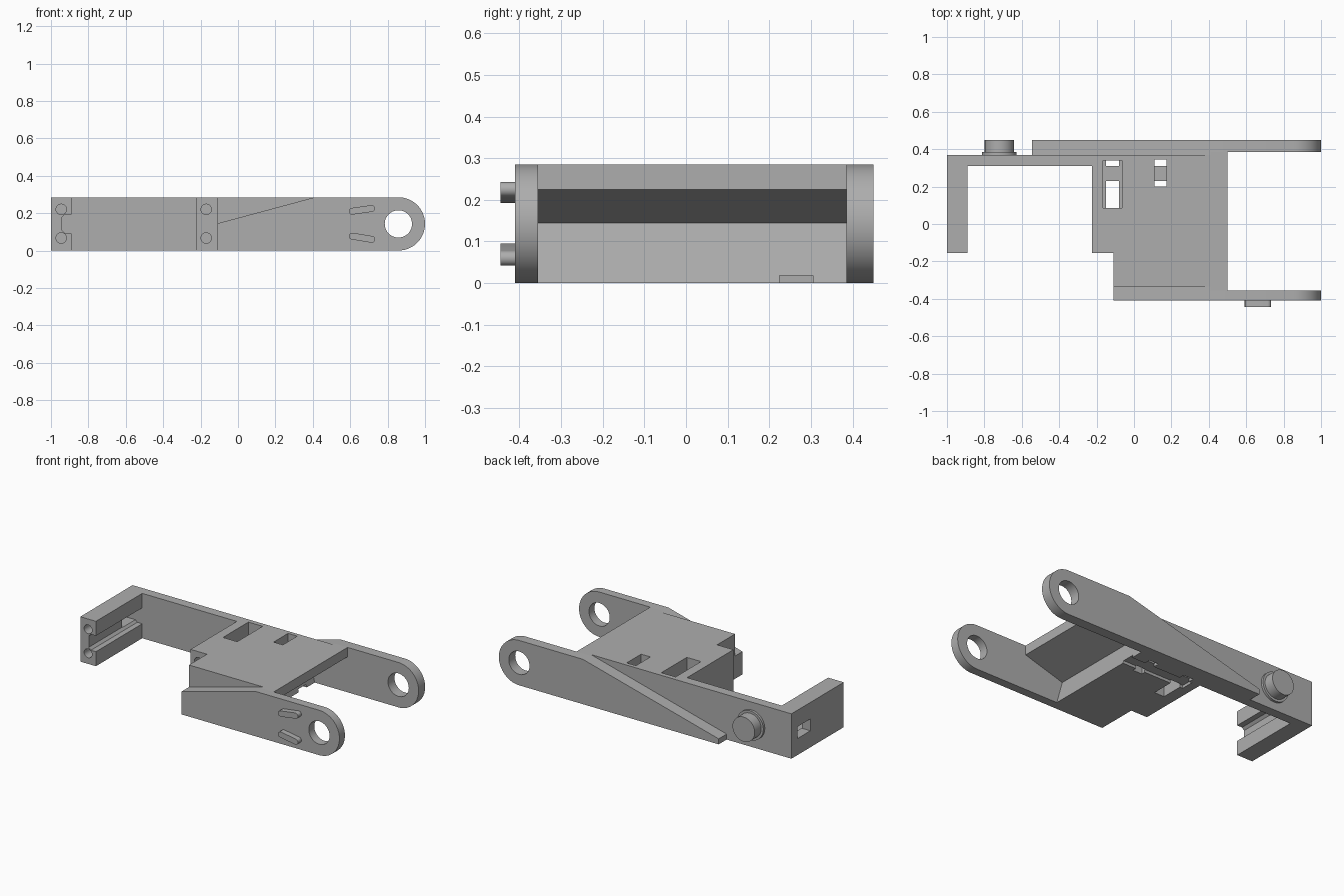
import bpy, bmesh, math

old = bpy.data.objects.get("Cube")
if old:
    bpy.data.objects.remove(old, do_unlink=True)

grey = bpy.data.materials.new("plain_grey")
grey.use_nodes = True
colour = (0.42, 0.42, 0.42, 1)
grey.diffuse_color = colour
grey.node_tree.nodes["Principled BSDF"].inputs["Base Color"].default_value = colour

H = 0.285        # overall height
MID = H / 2
SLOPE_X = 0.41   # where the sloped arm tops begin


def prism(name, profile, y0, y1):
    """Extrude an x-z outline along y."""
    bm = bmesh.new()
    face = bm.faces.new([bm.verts.new((x, y0, z)) for x, z in profile])
    ext = bmesh.ops.extrude_face_region(bm, geom=[face])
    verts = [g for g in ext["geom"] if isinstance(g, bmesh.types.BMVert)]
    bmesh.ops.translate(bm, verts=verts, vec=(0, y1 - y0, 0))
    bmesh.ops.recalc_face_normals(bm, faces=bm.faces)
    mesh = bpy.data.meshes.new(name)
    bm.to_mesh(mesh)
    bm.free()
    mesh.materials.append(grey)
    obj = bpy.data.objects.new(name, mesh)
    bpy.context.collection.objects.link(obj)
    return obj


def box(name, x0, x1, y0, y1, z0, z1):
    return prism(name, [(x0, z0), (x1, z0), (x1, z1), (x0, z1)], y0, y1)


def arc(cx, cz, r, start, end, n):
    return [(cx + r * math.cos(math.radians(start + (end - start) * i / n)),
             cz + r * math.sin(math.radians(start + (end - start) * i / n)))
            for i in range(n + 1)]


def rod(name, cx, cz, r, y0, y1, n=48):
    return prism(name, arc(cx, cz, r, 0, 360, n)[:-1], y0, y1)


def select(obj):
    bpy.ops.object.select_all(action="DESELECT")
    obj.select_set(True)
    bpy.context.view_layer.objects.active = obj


def cut(obj, cutter):
    cutter.hide_render = True
    mod = obj.modifiers.new("cut", "BOOLEAN")
    mod.operation = "DIFFERENCE"
    mod.solver = "EXACT"
    mod.object = cutter
    select(obj)
    bpy.ops.object.modifier_apply(modifier=mod.name)
    bpy.data.objects.remove(cutter, do_unlink=True)


def smooth(obj):
    select(obj)
    bpy.ops.object.shade_smooth_by_angle(angle=math.radians(30))


def body_profile(left, left_z):
    """Cross body outline with the V-shaped recess on its +x side."""
    return [(left, 0), (0.27, 0), (0.23, 0.145), (0.5, 0.225),
            (0.5, H), (SLOPE_X, H), (left, left_z)]


# Cross body and its stepped end
body = prism("body", body_profile(-0.11, H), -0.335, 0.37)
step = box("body_step", -0.225, -0.11, -0.155, 0.37, 0, H)

# Slots with a wider top, and the shallow channel underneath
for part in (body, step):
    cut(part, box("slot_cut", -0.15, -0.08, 0.085, 0.34, -0.1, 0.4))
    cut(part, box("slot_rim_cut", -0.165, -0.065, 0.085, 0.34, 0.1, 0.4))
    cut(part, box("channel_cut", -0.17, 0.4, 0.225, 0.305, -0.1, 0.018))
cut(body, box("small_slot_cut", 0.11, 0.175, 0.2, 0.345, -0.1, 0.4))
box("slot_bar", -0.15, -0.08, 0.23, 0.31, 0.018, 0.1)
box("small_slot_bar", 0.11, 0.175, 0.23, 0.31, 0.018, 0.1)

# Side arms with sloped tops, round ends and pivot holes
for name, left, left_z, y0, y1, s0, s1 in (
        ("front", -0.11, 0.145, -0.41, -0.355, -0.355, -0.335),
        ("back", -0.545, 0.035, 0.385, 0.45, 0.37, 0.385)):
    outline = [(left, 0)] + arc(1 - MID, MID, MID, -90, 90, 32)
    outline += [(SLOPE_X, H), (left, left_z)]
    arm = prism(name + "_arm", outline, y0, y1)
    cut(arm, rod("pivot_cut", 1 - MID, MID, 0.073, y0 - 0.1, y1 + 0.1))
    smooth(arm)
    prism(name + "_arm_root", body_profile(left, left_z), s0, s1)

# Back wall and end post with a grooved inner face
box("back_wall", -1, -0.225, 0.31, 0.37, 0, H)
post = box("end_post", -1, -0.89, -0.155, 0.31, 0, H)
groove = [(-0.8, 0.092), (-0.925, 0.092), (-0.94, 0.107),
          (-0.94, 0.178), (-0.925, 0.193), (-0.8, 0.193)]
cut(post, prism("groove_cut", groove, -0.3, 0.31))
cut(post, box("window_cut", -1.1, -0.9, 0.18, 0.31, 0.105, 0.18))

# Blind round holes in the post and the body step
for part, x in ((post, -0.945), (step, -0.17)):
    for z in (0.067, 0.22):
        cut(part, rod("hole_cut", x, z, 0.028, -0.3, -0.02, 24))
    smooth(part)

# Round stud with flange on the back wall
smooth(rod("stud_flange", -0.72, MID, 0.093, 0.37, 0.385))
smooth(rod("stud", -0.72, MID, 0.078, 0.385, 0.45))

# Two slanted grip ribs on the front arm
R = 0.018
for name, z0, z1 in (("upper_rib", 0.21, 0.225), ("lower_rib", 0.077, 0.06)):
    tilt = math.degrees(math.atan2(z1 - z0, 0.105))
    rib = arc(0.715, z1, R, tilt - 90, tilt + 90, 12)
    rib += arc(0.61, z0, R, tilt + 90, tilt + 270, 12)
    smooth(prism(name, rib, -0.445, -0.41))
